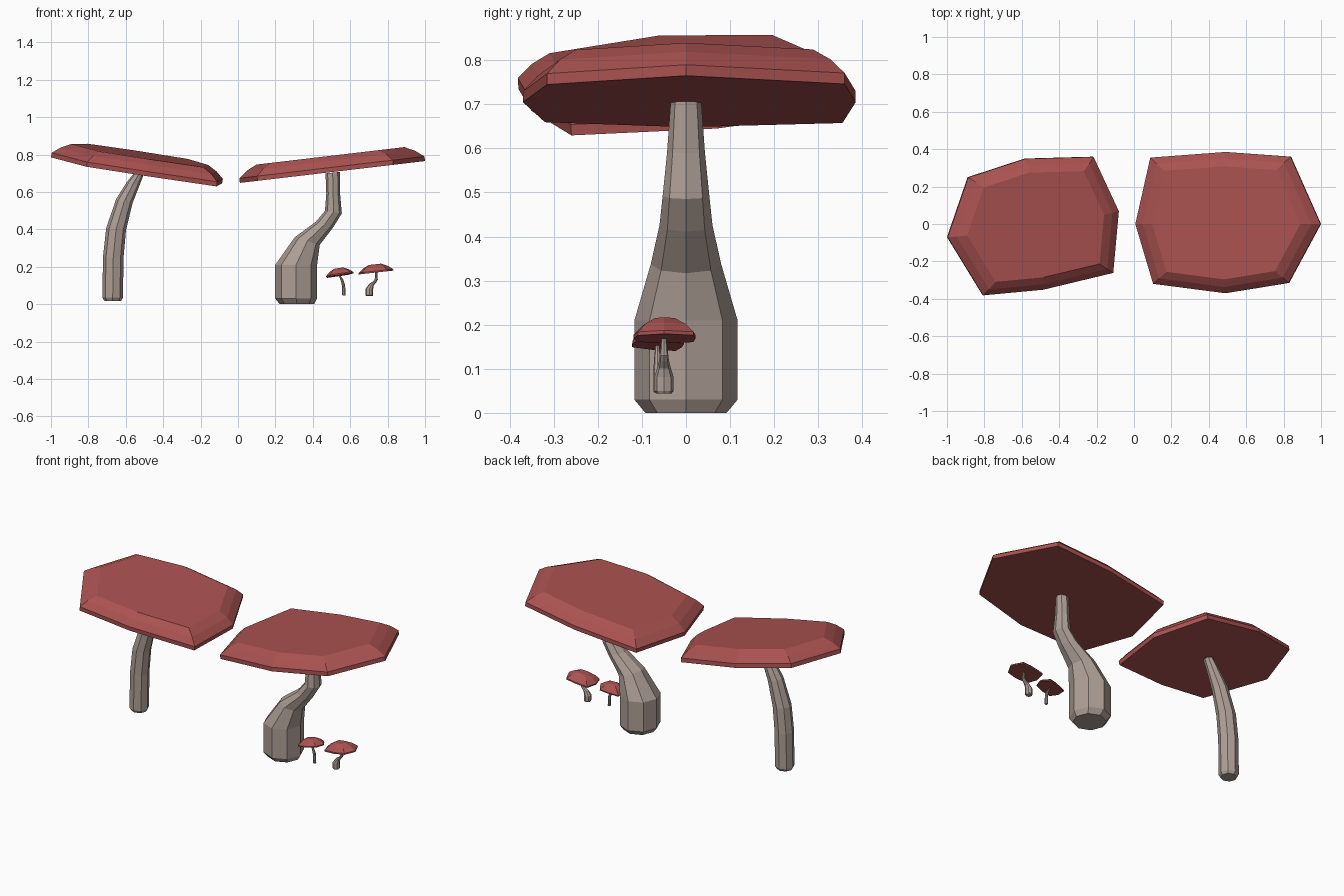
import bpy, bmesh, math
from mathutils import Vector, Matrix

if "Cube" in bpy.data.objects:
    bpy.data.objects.remove(bpy.data.objects["Cube"])


def material(name, color):
    m = bpy.data.materials.new(name)
    m.diffuse_color = (*color, 1)
    m.use_nodes = True
    m.node_tree.nodes["Principled BSDF"].inputs["Base Color"].default_value = m.diffuse_color
    return m


RED = material("cap_red", (0.40, 0.085, 0.08))
BEIGE = material("stem_beige", (0.42, 0.345, 0.305))


def loft(name, rings, mat, matrix):
    """Skin a stack of equal-sized rings and close both ends."""
    bm = bmesh.new()
    rows = [[bm.verts.new(p) for p in ring] for ring in rings]
    n = len(rows[0])
    for a, b in zip(rows, rows[1:]):
        for i in range(n):
            j = (i + 1) % n
            bm.faces.new((a[i], a[j], b[j], b[i]))
    bm.faces.new(rows[0][::-1])
    bm.faces.new(rows[-1])
    bm.transform(matrix)
    bmesh.ops.recalc_face_normals(bm, faces=bm.faces)
    me = bpy.data.meshes.new(name)
    bm.to_mesh(me)
    bm.free()
    me.materials.append(mat)
    ob = bpy.data.objects.new(name, me)
    bpy.context.collection.objects.link(ob)
    return ob


def cap(name, outline, center, plane, layers, matrix=Matrix()):
    """Tilted cap: outline seen from above, plane z = a + b*x + c*y, layers (inset scale, height)."""
    a, b, c = plane
    normal = Vector((-b, -c, 1)).normalized()
    rings = []
    for s, h in layers:
        ring = []
        for px, py in outline:
            x = center[0] + (px - center[0]) * s
            y = center[1] + (py - center[1]) * s
            ring.append(Vector((x, y, a + b * x + c * y)) + normal * h)
        rings.append(ring)
    return loft(name, rings, RED, matrix)


def stem(name, path, matrix=Matrix()):
    """Eight-sided stem; path rows are x, z, half width x, half width y, ring slope."""
    rings = []
    for cx, cz, rx, ry, slope in path:
        ring = []
        for i in range(8):
            t = math.tau * i / 8
            dx = rx * math.cos(t)
            ring.append(Vector((cx + dx, ry * math.sin(t), cz + slope * dx)))
        rings.append(ring)
    return loft(name, rings, BEIGE, matrix)


# Cap outlines, tilt planes and layer profiles
left_outline = [(-1, -.07), (-.81, -.38), (-.49, -.35), (-.115, -.26),
                (-.085, .07), (-.22, .36), (-.585, .35), (-.89, .25)]
right_outline = [(.01, 0), (.105, -.32), (.49, -.37), (.83, -.315),
                 (1, 0), (.84, .36), (.49, .385), (.09, .355)]
left_cap = (left_outline, (-.53, 0), (.627, -.162, .062))
right_cap = (right_outline, (.5, 0), (.647, .118, 0))
flat_layers = [(1, 0), (1, .025), (.91, .06), (.8, .087)]
domed_layers = [(1, 0), (1, .045), (.72, .16), (.35, .25)]

# Stem paths
left_path = [(-.67, .018, .045, .045, 0), (-.67, .035, .055, .055, 0),
             (-.667, .25, .055, .055, 0), (-.652, .40, .053, .053, -.1),
             (-.608, .55, .044, .044, -.25), (-.56, .645, .034, .034, -.25),
             (-.525, .705, .024, .03, -.15)]
right_path = [(.315, 0, .092, .092, 0), (.311, .03, .112, .117, 0),
              (.311, .21, .112, .117, 0), (.37, .337, .067, .08, -.3),
              (.463, .426, .046, .06, -.33), (.51, .492, .045, .053, -.15),
              (.509, .59, .037, .043, 0), (.506, .703, .038, .035, .1)]

# Large mushrooms
cap("left_cap", *left_cap, flat_layers)
stem("left_stem", left_path)
cap("right_cap", *right_cap, flat_layers)
stem("right_stem", right_path)

# Small mushrooms: shrunken, domed versions of the large ones
turned = (Matrix.Translation((.566, -.065, .043)) @ Matrix.Diagonal((-.16, -.16, .155, 1))
          @ Matrix.Translation((.67, 0, 0)))
cap("small_left_cap", *left_cap, domed_layers, turned)
stem("small_left_stem", left_path, turned)

shrunk = (Matrix.Translation((.702, -.05, .044)) @ Matrix.Diagonal((.187, .187, .177, 1))
          @ Matrix.Translation((-.311, 0, 0)))
cap("small_right_cap", *right_cap, domed_layers, shrunk)
stem("small_right_stem", right_path, shrunk)
